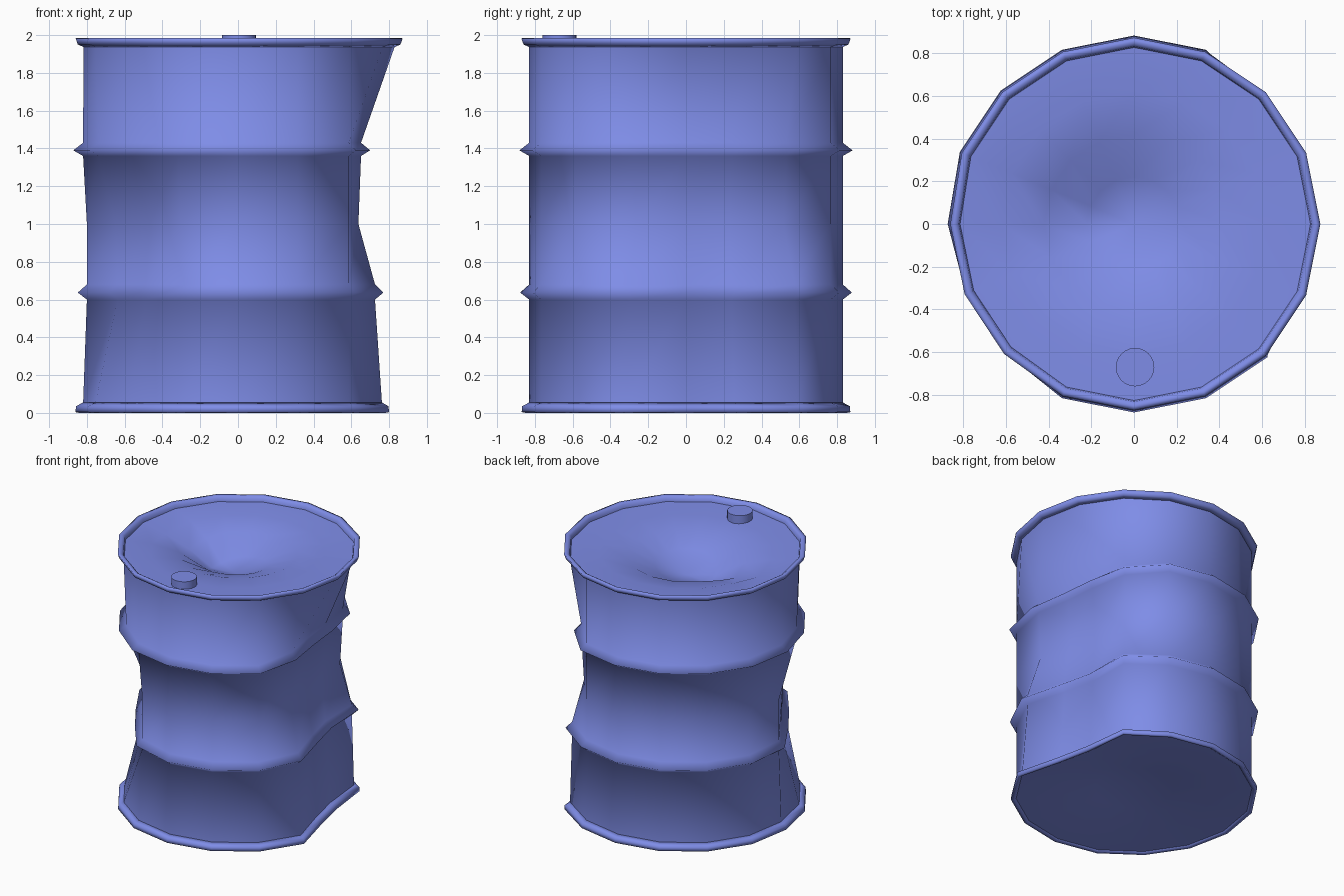
import bpy, bmesh, math

if "Cube" in bpy.data.objects:
    bpy.data.objects.remove(bpy.data.objects["Cube"])

SIDES = 16
BLUE = bpy.data.materials.new("blue_paint")
BLUE.diffuse_color = (.21, .265, .8, 1)
BLUE.use_nodes = True
BLUE.node_tree.nodes["Principled BSDF"].inputs["Base Color"].default_value = BLUE.diffuse_color

# Inward dents per height band: {column: depth}; column 0 is +x, counter-clockwise
DENTS = {
    "none": {},
    "top": {8: .012, 9: .014, 10: .012},
    "base": {15: .005, 0: .155, 1: .16, 8: .01, 9: .012, 10: .012},
    "low": {15: .045, 0: .19, 1: .20, 2: .015, 8: .03, 9: .14, 10: .14, 11: .03},
    "mid": {15: .14, 0: .24, 1: .23, 2: .10, 8: .03, 9: .13, 10: .17, 11: .03},
    "high": {15: .125, 0: .225, 1: .20, 2: .08, 8: .01, 9: .03, 10: .03},
}


def finish(bm, name, angle):
    bmesh.ops.recalc_face_normals(bm, faces=bm.faces)
    mesh = bpy.data.meshes.new(name)
    bm.to_mesh(mesh)
    bm.free()
    mesh.materials.append(BLUE)
    ob = bpy.data.objects.new(name, mesh)
    bpy.context.collection.objects.link(ob)
    bpy.context.view_layer.objects.active = ob
    ob.select_set(True)
    bpy.ops.object.shade_smooth_by_angle(angle=math.radians(angle))
    ob.select_set(False)
    return ob


def ring(bm, r, z, band="none", sink=None):
    verts = []
    for i in range(SIDES):
        a = 2 * math.pi * i / SIDES
        rr = r - DENTS[band].get(i, 0)
        x, y = rr * math.cos(a), rr * math.sin(a)
        verts.append(bm.verts.new((x, y, z + (sink(x, y) if sink else 0))))
    return verts


def bridge(bm, a, b):
    for i in range(SIDES):
        j = (i + 1) % SIDES
        bm.faces.new((a[i], a[j], b[j], b[i]))


def lathe(name, profile, closed=False):
    bm = bmesh.new()
    rows = [ring(bm, *p) for p in profile]
    for a, b in zip(rows, rows[1:]):
        bridge(bm, a, b)
    if closed:
        bridge(bm, rows[-1], rows[0])
    return finish(bm, name, 130)


def disc(name, edge_row, radii, z, sink, up):
    # Concentric disc, pushed in by sink(x, y)
    bm = bmesh.new()
    edge = ring(bm, *edge_row)
    for r in radii:
        nxt = ring(bm, r, z, sink=sink)
        bridge(bm, edge, nxt)
        edge = nxt
    c = bm.verts.new((0, 0, z + sink(0, 0)))
    for i in range(SIDES):
        bm.faces.new((edge[i], edge[(i + 1) % SIDES], c))
    ob = finish(bm, name, 100)
    if (ob.data.polygons[0].normal.z > 0) != up:
        ob.data.flip_normals()


def lid_sink(x, y):
    # Round dent with a valley running towards -x
    bowl = .19 * math.exp(-((x + .04) ** 2 + (y - .04) ** 2) / .09)
    valley = .06 * max(0, 1 - abs(y) / .25) * max(0, min(1, -x / .2, (.83 + x) / .4))
    return -bowl - valley


def base_sink(x, y):
    return .07 * math.exp(-(x * x + y * y) / .15)


# Wall with two hoops
lathe("drum_wall", [
    (.83, .05, "base"),
    (.83, .60, "low"), (.878, .637, "low"), (.83, .68, "low"),
    (.83, 1.0, "mid"),
    (.83, 1.36, "high"), (.882, 1.39, "high"), (.83, 1.43, "high"),
    (.83, 1.94, "top"),
])

# Rolled rims at both ends
lathe("top_rim", [
    (.825, 1.935, "top"), (.86, 1.95, "top"), (.872, 1.983, "top"),
    (.85, 1.986, "top"), (.832, 1.975, "top"), (.825, 1.94, "top")], True)
lathe("bottom_rim", [
    (.825, .058, "base"), (.868, .035, "base"), (.87, .004, "base"),
    (.85, 0, "base"), (.835, .01, "base"), (.825, .03, "base")], True)

# Dented lid and base
disc("lid", (.827, 1.945, "top"), (.62, .42, .22), 1.94, lid_sink, True)
disc("base", (.836, .012, "base"), (.55, .28), .014, base_sink, False)

# Filler bung on the lid
bm = bmesh.new()
bmesh.ops.create_cone(bm, cap_ends=True, segments=24, radius1=.09, radius2=.09, depth=.07)
bmesh.ops.translate(bm, verts=bm.verts, vec=(.005, -.67, 1.965))
finish(bm, "filler_bung", 40)
